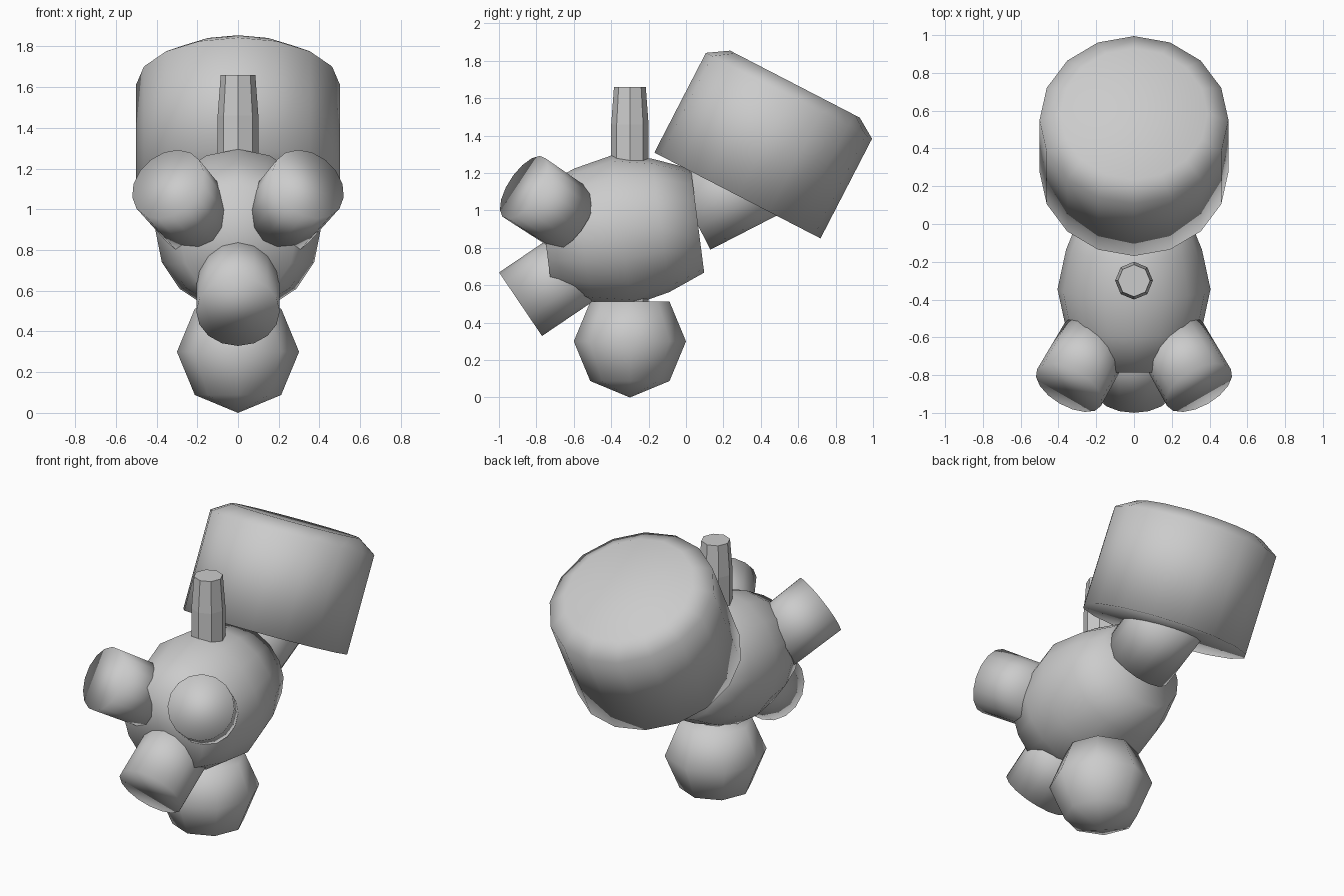
import bpy, bmesh, math
from mathutils import Vector

cube = bpy.data.objects.get("Cube")
if cube:
    bpy.data.objects.remove(cube, do_unlink=True)

grey = bpy.data.materials.new("plain_grey")
grey.use_nodes = True
grey.diffuse_color = (0.6, 0.6, 0.6, 1)
grey.node_tree.nodes["Principled BSDF"].inputs["Base Color"].default_value = (0.6, 0.6, 0.6, 1)


def turned(name, start, axis, profile, sides=16, smooth=True):
    """Closed solid of revolution; profile holds (radius, distance along axis)."""
    bm = bmesh.new()
    rings = []
    for radius, height in profile:
        if radius == 0:
            rings.append([bm.verts.new((0, 0, height))])
            continue
        rings.append([bm.verts.new((radius * math.cos(a), radius * math.sin(a), height))
                      for a in (2 * math.pi * i / sides for i in range(sides))])
    for low, high in zip(rings, rings[1:]):
        for i in range(sides):
            j = (i + 1) % sides
            if len(low) == 1:
                bm.faces.new((low[0], high[j], high[i]))
            else:
                bm.faces.new((low[i], low[j], high[j], high[i]))
    for ring in (rings[0], rings[-1]):
        if len(ring) > 1:
            bm.faces.new(ring)
    bmesh.ops.recalc_face_normals(bm, faces=bm.faces)
    for face in bm.faces:
        face.smooth = smooth
    mesh = bpy.data.meshes.new(name)
    bm.to_mesh(mesh)
    bm.free()
    mesh.materials.append(grey)
    obj = bpy.data.objects.new(name, mesh)
    bpy.context.collection.objects.link(obj)
    obj.location = start
    obj.rotation_mode = 'QUATERNION'
    obj.rotation_quaternion = Vector(axis).to_track_quat('Z', 'Y')
    return obj


# Barrel body, tilted slightly up towards the back
turned("body", (0, -0.345, 0.893), (0, 0.992, 0.127),
       [(0.28, -0.41), (0.36, -0.21), (0.405, 0), (0.36, 0.21), (0.28, 0.41)])

# Round foot with a flat top, and the post rising through the body
turned("foot", (0, -0.3, 0.3), (0, 0, 1),
       [(0, -0.3), (0.212, -0.212), (0.3, 0), (0.212, 0.212)], sides=8)
turned("post", (0, -0.3, 0.5), (0, 0, 1),
       [(0.1, 0), (0.1, 0.96), (0.085, 1.16)], sides=8, smooth=False)

# Snout pointing forward and down
turned("snout", (0, -0.55, 0.725), (0, -0.828, -0.56), [(0.205, 0), (0.205, 0.404)])

# Pair of eyes pointing up and outward
for side, name in ((1, "left_eye"), (-1, "right_eye")):
    turned(name, (side * 0.2, -0.615, 0.955), (side * 0.43, -0.75, 0.5),
           [(0.19, 0), (0.195, 0.335)])

# Neck and the large drum at the back
turned("neck", (0, 0.03, 0.986), (0, 0.889, 0.457), [(0.22, 0), (0.22, 0.45)])
turned("drum", (0, 0.275, 1.08), (0, 0.459, 0.888),
       [(0.5, 0), (0.5, 0.6), (0.39, 0.67)])
